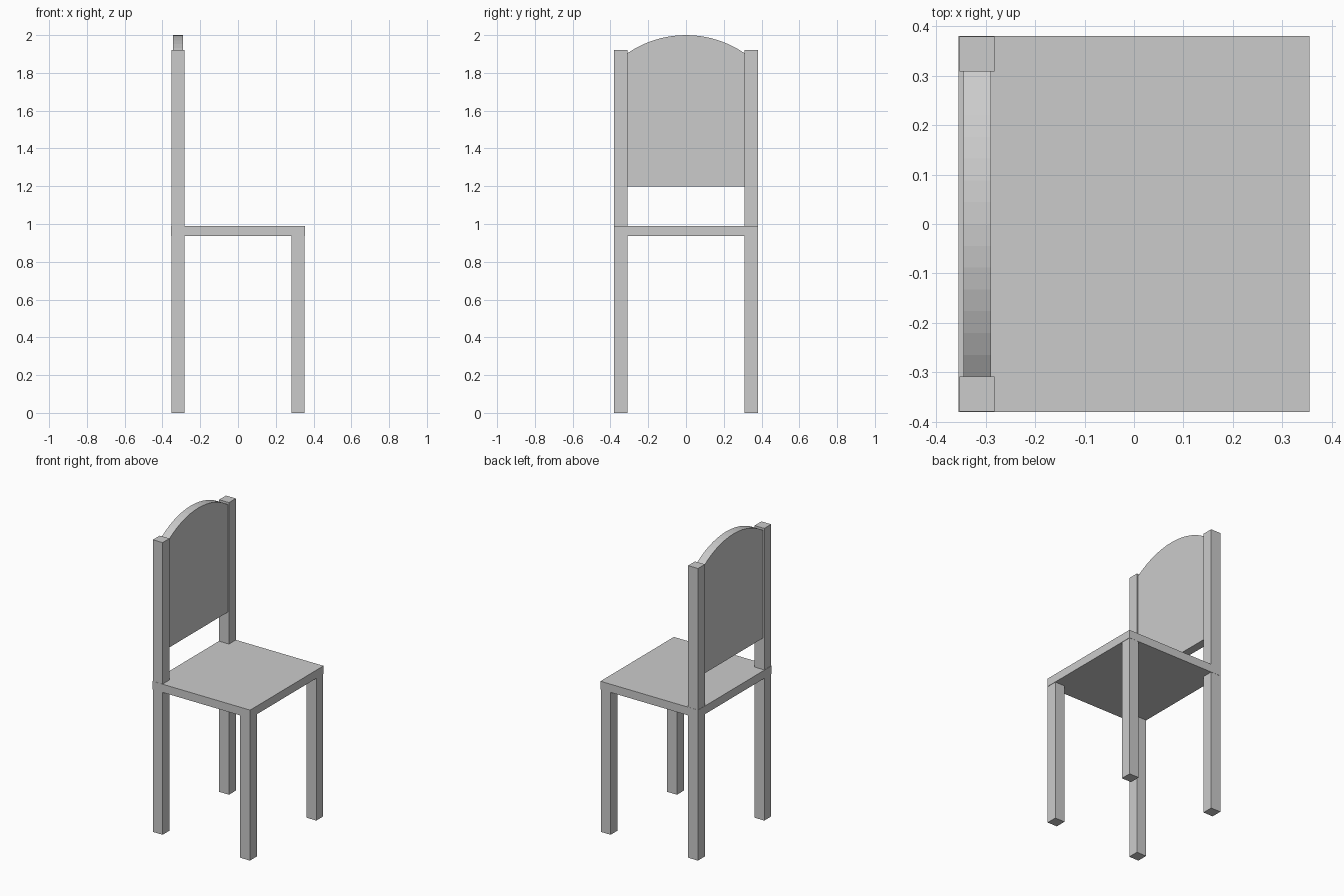
import bpy, bmesh, math

if "Cube" in bpy.data.objects:
    bpy.data.objects.remove(bpy.data.objects["Cube"])

SEAT_X, SEAT_Y = 0.355, 0.381      # seat half sizes
LEG_X, LEG_Y, LEG_W = 0.353, 0.380, 0.071


def box(name, lo, hi):
    """Box between two opposite corners."""
    bm = bmesh.new()
    bmesh.ops.create_cube(bm, size=1)
    for v in bm.verts:
        v.co = [l + (c + 0.5) * (h - l) for c, l, h in zip(v.co, lo, hi)]
    return finish(name, bm)


def finish(name, bm):
    bmesh.ops.recalc_face_normals(bm, faces=bm.faces)
    mesh = bpy.data.meshes.new(name)
    bm.to_mesh(mesh)
    bm.free()
    obj = bpy.data.objects.new(name, mesh)
    bpy.context.collection.objects.link(obj)
    return obj


def mirror_y(obj):
    mod = obj.modifiers.new("mirror", 'MIRROR')
    mod.use_axis = (False, True, False)


# Seat
box("seat", (-SEAT_X, -SEAT_Y, 0.936), (SEAT_X, SEAT_Y, 0.99))

# Tall back posts and short legs, one per side
inner_y = LEG_Y - LEG_W
mirror_y(box("back_posts", (-LEG_X, inner_y, 0), (-LEG_X + LEG_W, LEG_Y, 1.92)))
mirror_y(box("short_legs", (LEG_X - LEG_W, inner_y, 0), (LEG_X, LEG_Y, 0.94)))

# Backrest panel with an arched top edge
bottom, shoulder, top, segments = 1.198, 1.905, 2.0, 14
rise = top - shoulder
radius = (inner_y ** 2 + rise ** 2) / (2 * rise)
profile = [(-inner_y, bottom), (inner_y, bottom)]
for i in range(segments + 1):
    y = inner_y * (1 - 2 * i / segments)
    profile.append((y, top - radius + math.sqrt(radius ** 2 - y ** 2)))

bm = bmesh.new()
face = bm.faces.new([bm.verts.new((-0.345, y, z)) for y, z in profile])
ext = bmesh.ops.extrude_face_region(bm, geom=[face], use_keep_orig=True)
moved = [g for g in ext["geom"] if isinstance(g, bmesh.types.BMVert)]
bmesh.ops.translate(bm, verts=moved, vec=(0.055, 0, 0))
finish("backrest", bm)
